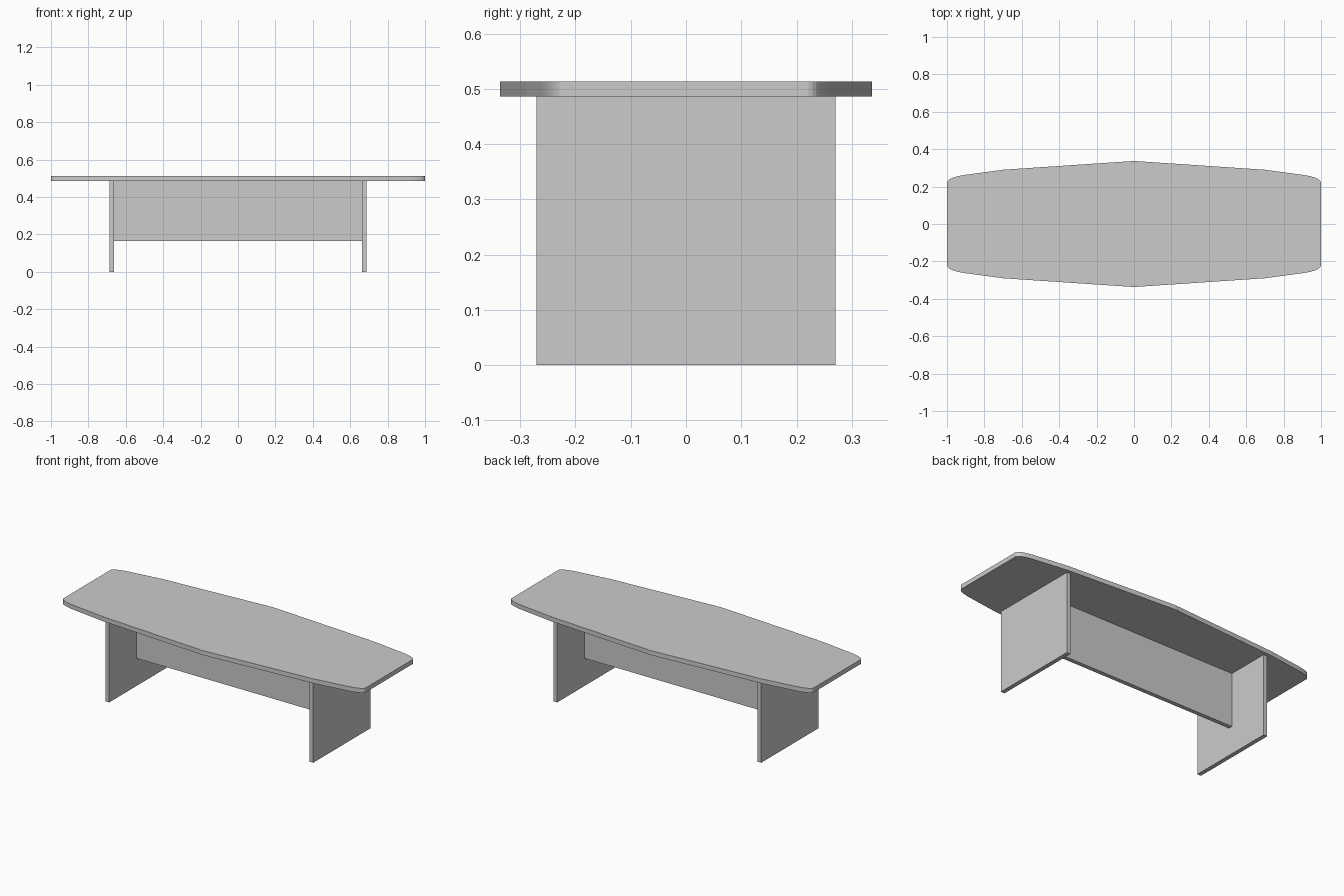
import bpy, bmesh

if "Cube" in bpy.data.objects:
    bpy.data.objects.remove(bpy.data.objects["Cube"])

TOP_Z, UNDER_Z = 0.513, 0.486
LEG_IN, LEG_OUT, LEG_Y = 0.662, 0.687, 0.271


def make_object(name, bm):
    bmesh.ops.recalc_face_normals(bm, faces=bm.faces)
    mesh = bpy.data.meshes.new(name)
    bm.to_mesh(mesh)
    bm.free()
    obj = bpy.data.objects.new(name, mesh)
    bpy.context.collection.objects.link(obj)
    return obj


def box(name, lo, hi):
    bm = bmesh.new()
    bmesh.ops.create_cube(bm, size=1)
    for v in bm.verts:
        v.co = [(a + b) / 2 + c * (b - a) for a, b, c in zip(lo, hi, v.co)]
    return make_object(name, bm)


# Tabletop: one quarter of the boat-shaped outline, with a curved corner
start, ctrl, end = (0.90, 0.263), (0.995, 0.25), (1.0, 0.222)
quarter = [(0.7, 0.29)]
for i in range(9):
    t = i / 8
    quarter.append(tuple((1 - t) ** 2 * a + 2 * t * (1 - t) * b + t * t * c
                         for a, b, c in zip(start, ctrl, end)))
right = [(0, 0.337)] + quarter + [(x, -y) for x, y in reversed(quarter)]
outline = right + [(-x, -y) for x, y in right]

bm = bmesh.new()
face = bm.faces.new([bm.verts.new((x, y, UNDER_Z)) for x, y in outline])
ext = bmesh.ops.extrude_face_region(bm, geom=[face], use_keep_orig=True)
top_verts = [g for g in ext["geom"] if isinstance(g, bmesh.types.BMVert)]
bmesh.ops.translate(bm, verts=top_verts, vec=(0, 0, TOP_Z - UNDER_Z))
make_object("tabletop", bm)

# Slab legs
box("left_leg", (-LEG_OUT, -LEG_Y, 0), (-LEG_IN, LEG_Y, UNDER_Z))
box("right_leg", (LEG_IN, -LEG_Y, 0), (LEG_OUT, LEG_Y, UNDER_Z))

# Central panel joining the legs
box("modesty_panel", (-LEG_IN, -0.0125, 0.165), (LEG_IN, 0.0125, UNDER_Z))
